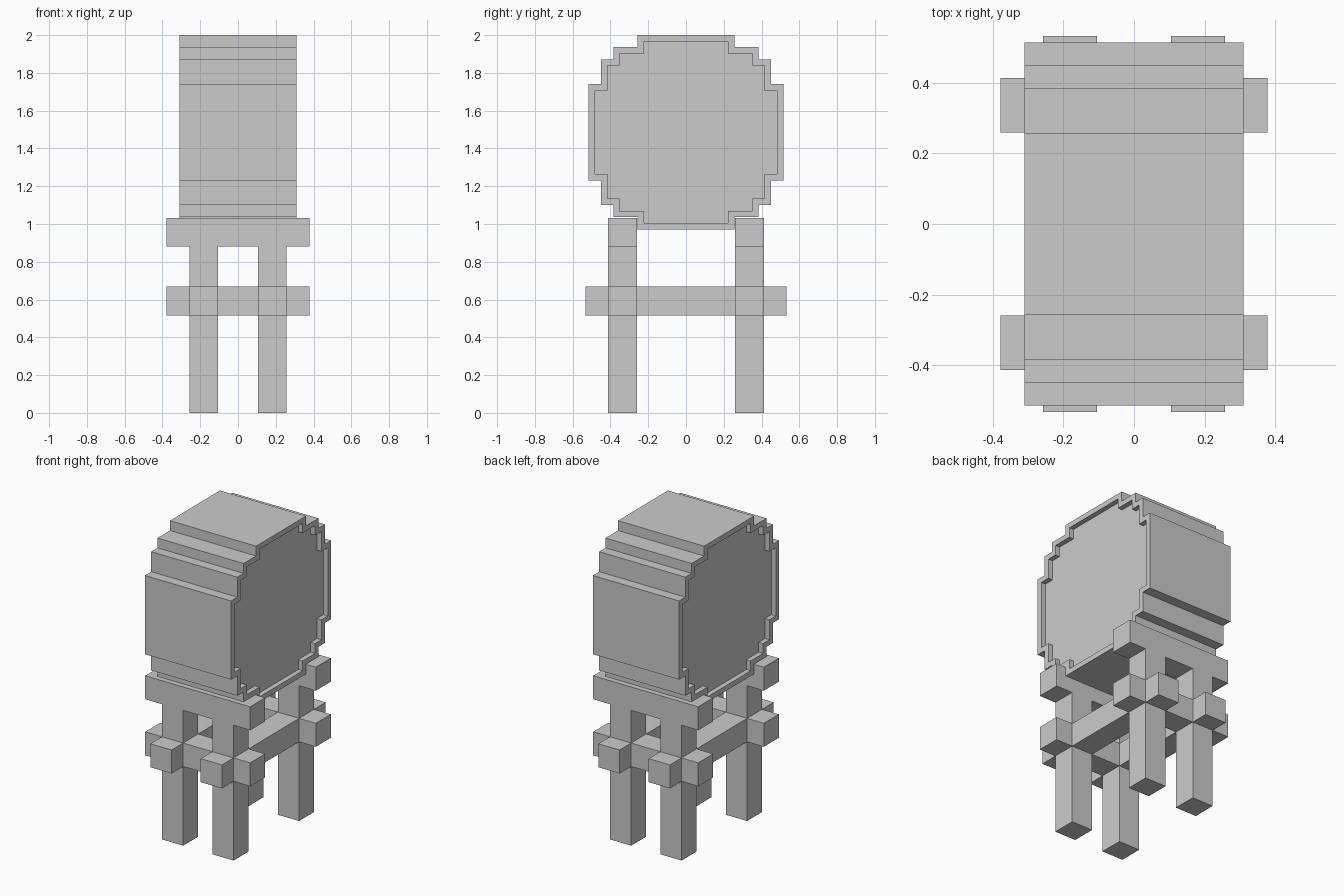
import bpy, bmesh

if "Cube" in bpy.data.objects:
    bpy.data.objects.remove(bpy.data.objects["Cube"])

def mesh_object(name, bm):
    bmesh.ops.recalc_face_normals(bm, faces=bm.faces)
    me = bpy.data.meshes.new(name)
    bm.to_mesh(me)
    bm.free()
    ob = bpy.data.objects.new(name, me)
    bpy.context.collection.objects.link(ob)
    return ob

def box(name, x, y, z):
    bm = bmesh.new()
    bmesh.ops.create_cube(bm, size=1)
    for v in bm.verts:
        v.co = [(a[0] + a[1]) / 2 + c * (a[1] - a[0]) for a, c in zip((x, y, z), v.co)]
    return mesh_object(name, bm)

# Stepped round drum lying along x, with a shallow recess in each end
CZ, HALF, RIM, DEPTH = 1.486, 0.31, 0.034, 0.032
QUARTER = [(.257, .514), (.257, .45), (.385, .45), (.385, .386),
           (.45, .386), (.45, .256), (.515, .256)]

def ring(bm, x, inset):
    q = [(y - inset, z - inset) for y, z in QUARTER]
    pts = (q + [(y, -z) for y, z in reversed(q)]
           + [(-y, -z) for y, z in q] + [(-y, z) for y, z in reversed(q)])
    return [bm.verts.new((x, y, CZ + z)) for y, z in pts]

bm = bmesh.new()
rings = [ring(bm, -HALF + DEPTH, RIM), ring(bm, -HALF, RIM), ring(bm, -HALF, 0),
         ring(bm, HALF, 0), ring(bm, HALF, RIM), ring(bm, HALF - DEPTH, RIM)]
for a, b in zip(rings, rings[1:]):
    for i in range(len(a)):
        bm.faces.new((a[i - 1], a[i], b[i], b[i - 1]))
bm.faces.new(rings[0])
bm.faces.new(rings[-1])
mesh_object("drum", bm)

# Near and far edges of the square timbers on either side of the centre
def span(lo, hi, side):
    return (lo, hi) if side > 0 else (-hi, -lo)

LOW = (.515, .668)
for s, end in ((-1, "front"), (1, "back")):
    y = span(.26, .414, s)
    box(end + "_cradle_beam", (-.378, .378), y, (.88, 1.033))
    box(end + "_cross_rail", (-.378, .378), y, LOW)
    for t, side in ((-1, "left"), (1, "right")):
        box(f"{end}_{side}_leg", span(.105, .258, t), y, (0, .88))

# Long rails tying front and back legs together
for t, side in ((-1, "left"), (1, "right")):
    box(side + "_long_rail", span(.105, .258, t), (-.533, .533), LOW)
